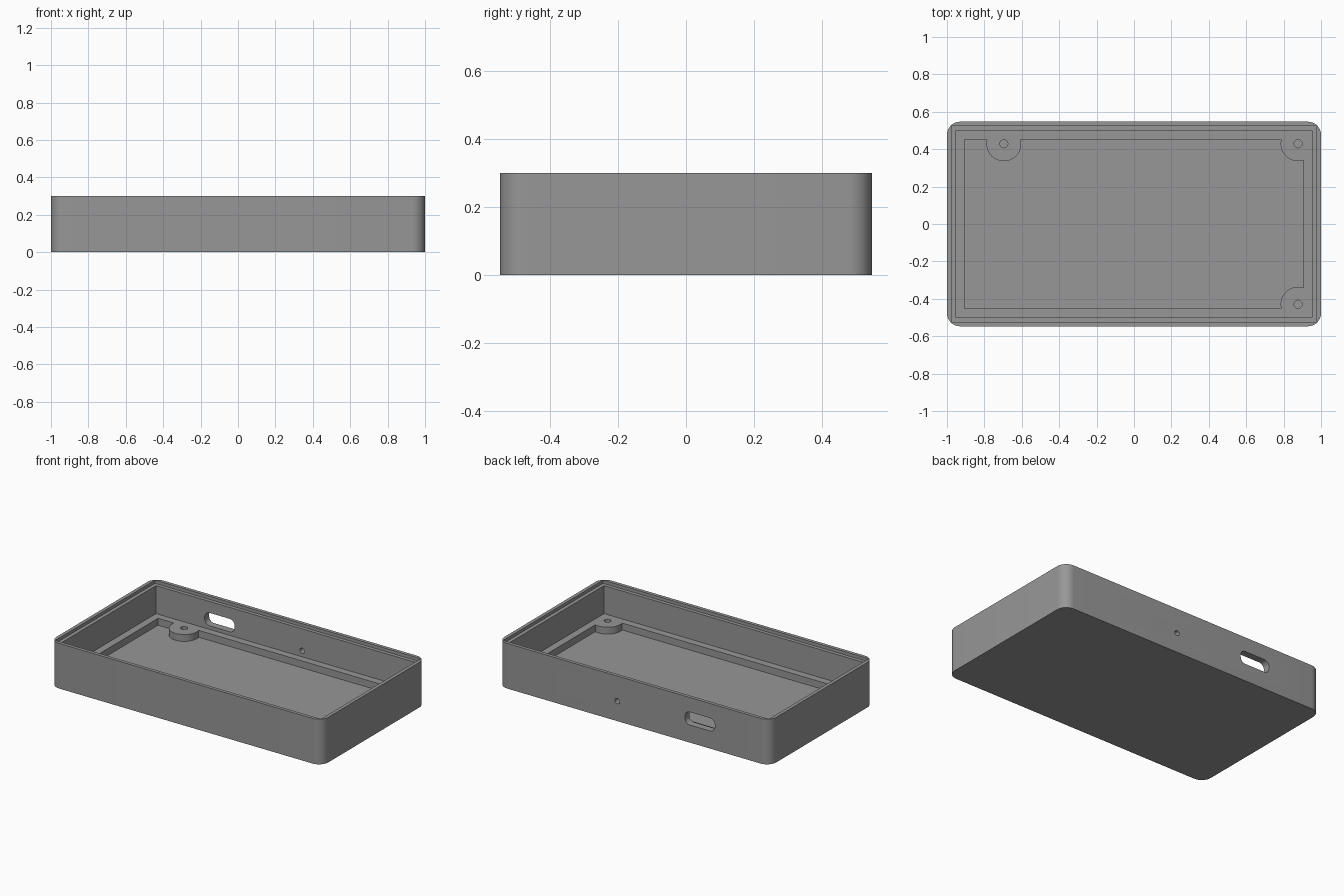
import bpy, bmesh, math

if "Cube" in bpy.data.objects:
    bpy.data.objects.remove(bpy.data.objects["Cube"])

HX, HY, H = 1.0, 0.547, 0.30      # half length, half width, height
FLOOR, LEDGE, STEP = 0.047, 0.093, 0.279
BOSSES = [(-0.696, 0.429), (0.877, 0.429), (0.877, -0.429)]

grey = bpy.data.materials.new("mid grey")
grey.diffuse_color = (0.31, 0.31, 0.31, 1)
grey.use_nodes = True
grey.node_tree.nodes["Principled BSDF"].inputs["Base Color"].default_value = grey.diffuse_color


def outline(hx, hy, r, seg=10):
    """Rectangle outline with rounded corners (r = 0 gives sharp corners)."""
    if r == 0:
        return [(hx, hy), (-hx, hy), (-hx, -hy), (hx, -hy)]
    pts = []
    for i, (sx, sy) in enumerate([(1, 1), (-1, 1), (-1, -1), (1, -1)]):
        for k in range(seg + 1):
            a = math.pi / 2 * (i + k / seg)
            pts.append((sx * (hx - r) + r * math.cos(a),
                        sy * (hy - r) + r * math.sin(a)))
    return pts


def circle(r, n=40, cx=0, cy=0):
    return [(cx + r * math.cos(2 * math.pi * k / n),
             cy + r * math.sin(2 * math.pi * k / n)) for k in range(n)]


def prism(name, pts, lo, hi, along_y=False):
    """Extrude an outline from lo to hi along z, or along y for an xz outline."""
    bm = bmesh.new()
    place = (lambda p: (p[0], lo, p[1])) if along_y else (lambda p: (p[0], p[1], lo))
    face = bm.faces.new([bm.verts.new(place(p)) for p in pts])
    ext = bmesh.ops.extrude_face_region(bm, geom=[face])
    d = hi - lo
    bmesh.ops.translate(bm, vec=(0, d, 0) if along_y else (0, 0, d),
                        verts=[v for v in ext["geom"] if isinstance(v, bmesh.types.BMVert)])
    bmesh.ops.recalc_face_normals(bm, faces=bm.faces)
    me = bpy.data.meshes.new(name)
    bm.to_mesh(me)
    bm.free()
    me.materials.append(grey)
    ob = bpy.data.objects.new(name, me)
    bpy.context.collection.objects.link(ob)
    return ob


def cut(target, cutter):
    """Subtract the cutter and discard it."""
    mod = target.modifiers.new("cut", 'BOOLEAN')
    mod.operation, mod.solver, mod.object = 'DIFFERENCE', 'EXACT', cutter
    bpy.context.view_layer.objects.active = target
    bpy.ops.object.modifier_apply(modifier=mod.name)
    bpy.data.objects.remove(cutter)


# Outer shell with rounded vertical corners
tray = prism("enclosure_tray", outline(HX, HY, 0.07), 0, H)

# Stepped rim and main cavity
cut(tray, prism("rim_cutter", outline(HX - 0.023, HY - 0.023, 0), STEP, 0.4))
cut(tray, prism("cavity_cutter", outline(HX - 0.047, HY - 0.047, 0), LEDGE, 0.45))

# Floor recess, leaving the ledge and the three screw bosses standing
recess = prism("recess_cutter", outline(HX - 0.095, HY - 0.095, 0), FLOOR, 0.2)
for x, y in BOSSES:
    cut(recess, prism("boss_keepout", circle(0.093, 64, x, y), 0, 0.4))
cut(tray, recess)

# Blind screw holes in the bosses
for x, y in BOSSES:
    cut(tray, prism("screw_hole_cutter", circle(0.0215, 32, x, y), FLOOR + 0.001, 0.2))

# Connector slot and small round hole through the back wall
slot = [(x - 0.485, z + 0.16) for x, z in outline(0.11, 0.043, 0.036)]
cut(tray, prism("slot_cutter", slot, 0.47, 0.6, along_y=True))
cut(tray, prism("hole_cutter", circle(0.0175, 32, 0.122, 0.133), 0.47, 0.6, along_y=True))

# Smooth the curved walls, keep the edges crisp
bpy.ops.object.select_all(action='DESELECT')
tray.select_set(True)
bpy.context.view_layer.objects.active = tray
bpy.ops.object.shade_smooth_by_angle(angle=math.radians(30))
